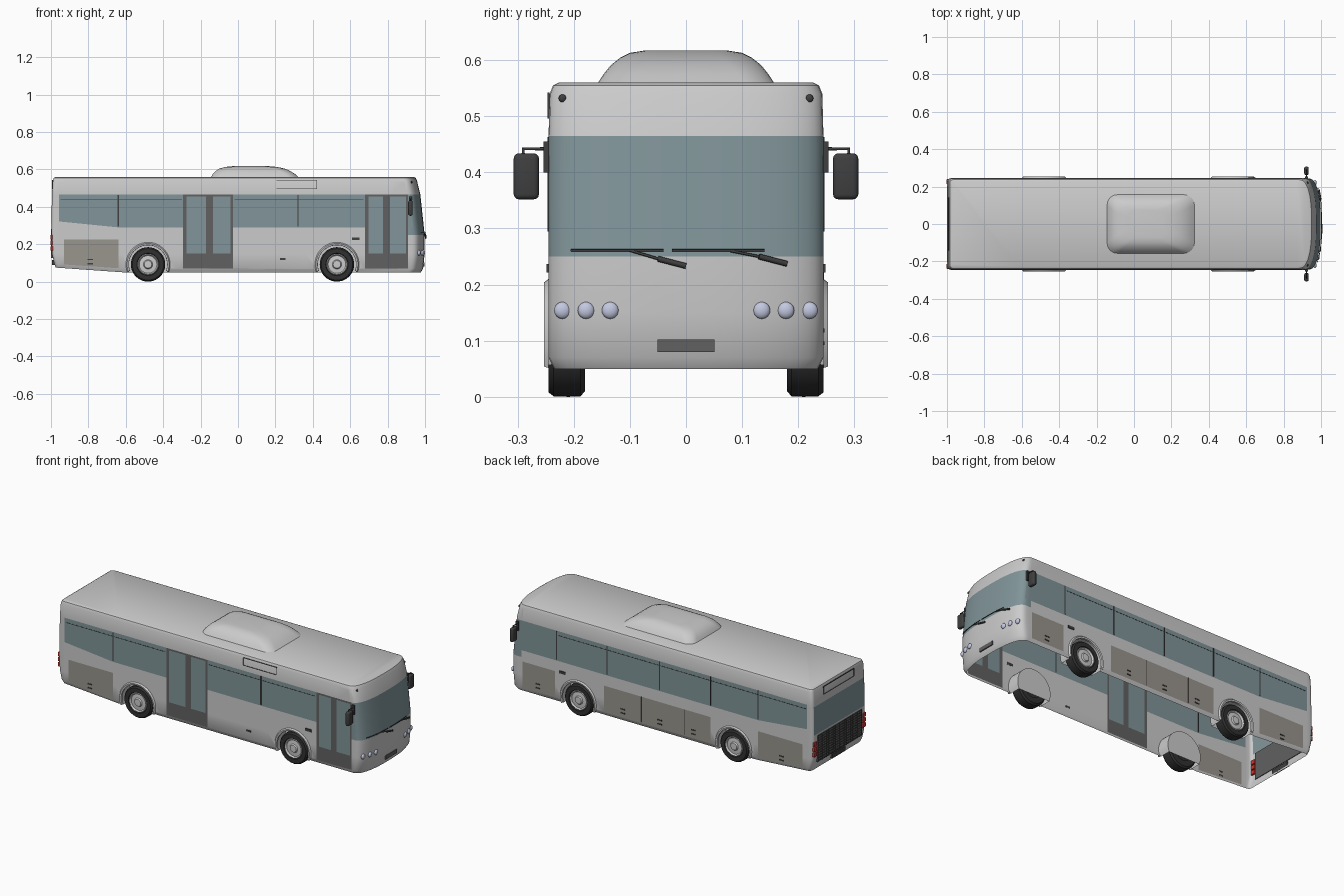
import bpy, bmesh
from math import sin, cos, pi, radians
from mathutils import Vector, Matrix

if "Cube" in bpy.data.objects:
    bpy.data.objects.remove(bpy.data.objects["Cube"])


def material(name, r, g, b):
    m = bpy.data.materials.new(name)
    m.diffuse_color = (r, g, b, 1)
    m.use_nodes = True
    m.node_tree.nodes["Principled BSDF"].inputs["Base Color"].default_value = m.diffuse_color
    return m


GLASS = material("glass", .22, .30, .32)
DARK = material("dark_trim", .05, .05, .05)
FRAME = material("door_frame", .12, .12, .12)
PANEL = material("hatch", .32, .30, .27)
LAMP = material("lamp", .55, .58, .75)
RED = material("tail_red", .7, .04, .03)
TYRE = material("tyre", .03, .03, .03)


def add(name, bm, mat=None):
    me = bpy.data.meshes.new(name)
    bm.to_mesh(me)
    bm.free()
    ob = bpy.data.objects.new(name, me)
    bpy.context.collection.objects.link(ob)
    if mat:
        me.materials.append(mat)
    return ob


def box(name, lo, hi, mat=None, bevel=0):
    bm = bmesh.new()
    lo, hi = Vector(lo), Vector(hi)
    size = [abs(v) for v in hi - lo]
    bmesh.ops.create_cube(bm, size=1, matrix=Matrix.Translation((lo + hi) / 2) @ Matrix.Diagonal((*size, 1)))
    if bevel:
        bmesh.ops.bevel(bm, geom=bm.edges[:], offset=bevel, segments=3, profile=.5, affect='EDGES')
    return add(name, bm, mat)


def loft(rings, cap_bottom=True):
    bm = bmesh.new()
    rows = [[bm.verts.new(p) for p in r] for r in rings]
    n = len(rows[0])
    for a, b in zip(rows, rows[1:]):
        for i in range(n):
            bm.faces.new((a[i], a[(i + 1) % n], b[(i + 1) % n], b[i]))
    bm.faces.new(rows[-1])
    if cap_bottom:
        bm.faces.new(rows[0][::-1])
    bmesh.ops.recalc_face_normals(bm, faces=bm.faces[:])
    return bm


def lathe(name, profile, x, z, side, mat=None, a0=0, a1=360, n=40):
    # profile of (radius, y) swept about the wheel axle
    bm = bmesh.new()
    rows = []
    for i in range(n + 1):
        a = radians(a0 + (a1 - a0) * i / n)
        rows.append([bm.verts.new((x + r * cos(a), side * y, z + r * sin(a))) for r, y in profile])
    for a, b in zip(rows, rows[1:]):
        for i in range(len(profile) - 1):
            bm.faces.new((a[i], a[i + 1], b[i + 1], b[i]))
    bmesh.ops.remove_doubles(bm, verts=bm.verts[:], dist=1e-5)
    bmesh.ops.recalc_face_normals(bm, faces=bm.faces[:])
    return add(name, bm, mat)


def tube(name, pts, r, mat):
    cu = bpy.data.curves.new(name, 'CURVE')
    cu.dimensions = '3D'
    cu.bevel_depth, cu.bevel_resolution, cu.use_fill_caps = r, 2, True
    sp = cu.splines.new('POLY')
    sp.points.add(len(pts) - 1)
    for p, q in zip(sp.points, pts):
        p.co = (*q, 1)
    cu.materials.append(mat)
    ob = bpy.data.objects.new(name, cu)
    bpy.context.collection.objects.link(ob)


# Body levels: z, rear x, front x, inset
W, D, N = .245, .07, 2.5
LEVELS = [(.05, -.975, .978, .010), (.07, -.982, .99, 0), (.15, -.995, .998, 0), (.25, -.998, .998, 0),
          (.465, -.995, .975, 0), (.54, -.99, .957, .002), (.555, -.985, .95, .008), (.56, -.975, .94, .018)]
WHEELS_X, AXLE_Z = (-.481, .529), .092


def front_x(y, z):
    for a, b in zip(LEVELS, LEVELS[1:]):
        if a[0] <= z <= b[0]:
            xf = a[2] + (b[2] - a[2]) * (z - a[0]) / (b[0] - a[0])
            return xf - D + D * (1 - (abs(y) / W) ** N) ** (1 / N)


def outline(z, xr, xf, inset):
    hw, pts, r = W - inset, [], .018
    for i in range(25):
        a = -pi / 2 + pi * i / 24
        s, c = sin(a), max(cos(a), 0)
        pts.append((xf - D + D * c ** (2 / N), hw * (1 if s > 0 else -1) * abs(s) ** (2 / N), z))
    for sy, start in ((1, 90), (-1, 180)):
        for i in range(5):
            a = radians(start + 22.5 * i)
            pts.append((xr + r + r * cos(a), sy * (hw - r) + r * sin(a), z))
    return pts


body = loft([outline(*l) for l in LEVELS])


def cut(co, no, sides_only=True, x_max=9):
    fs = [f for f in body.faces if f.calc_center_median().x < x_max and (not sides_only or abs(f.normal.y) > .98)]
    geom = set(fs) | {e for f in fs for e in f.edges} | {v for f in fs for v in f.verts}
    bmesh.ops.bisect_plane(body, geom=list(geom), plane_co=co, plane_no=no, dist=1e-5)
    body.normal_update()


# Rear underside rises, then window, door and hatch lines are cut in
body.normal_update()
cut((-.62, 0, 0), (1, 0, 0), False)
for v in body.verts:
    if v.co.z < .071 and v.co.x < -.62:
        v.co.z += (-.62 - v.co.x) * .07
body.normal_update()
DOORS = [(-.294, -.027, -.17, -.134), (.68, .91, .775, .813)]
HATCHES = {-1: [(-.93, -.64)], 1: [(-.93, -.64), (-.33, .36), (.68, .89)]}
xs = {-.957, -.93, -.64, -.33, .36, .89}
for a, b, c, d in DOORS:
    xs |= {a, a + .018, c, d, b - .012, b}
for x in sorted(xs):
    cut((x, 0, 0), (1, 0, 0))
for z in (.15, .225, .29, .455):
    cut((0, 0, z), (0, 0, 1))
cut((-.64, 0, .29), (.1, 0, 1), x_max=-.64)
for z in (.29, .455):
    fs = [f for f in body.faces if f.normal.x < -.9]
    bmesh.ops.bisect_plane(body, geom=fs + list({e for f in fs for e in f.edges} | {v for f in fs for v in f.verts}),
                           plane_co=(0, 0, z), plane_no=(0, 0, 1), dist=1e-5)
solid = add("body_solid", body)

# Wheel wells
cyl = bmesh.new()
for x in WHEELS_X:
    for s in (-1, 1):
        bmesh.ops.create_cone(cyl, cap_ends=True, segments=48, radius1=.11, radius2=.11, depth=.13,
                              matrix=Matrix.Translation((x, s * .235, AXLE_Z)) @ Matrix.Rotation(pi / 2, 4, 'X'))
cutter = add("wheel_well_cutter", cyl)
cutter.hide_render = True
mod = solid.modifiers.new("wells", 'BOOLEAN')
mod.operation, mod.solver, mod.object = 'DIFFERENCE', 'EXACT', cutter
shell = bpy.data.meshes.new_from_object(solid.evaluated_get(bpy.context.evaluated_depsgraph_get()))
for o in (solid, cutter):
    bpy.data.objects.remove(o)


def part_of(f):
    c, n = f.calc_center_median(), f.normal
    if n.z < -.9 and c.z < .1:
        return "underside"
    if abs(n.y) > .98 and abs(c.y) > .24:
        s = 1 if c.y > 0 else -1
        for a, b, p, q in DOORS:
            if s < 0 and a < c.x < b and .07 < c.z < .465:
                pane = a + .018 < c.x < p or q < c.x < b - .012
                return "door_glass" if pane and .15 < c.z < .455 else "door_frames"
        if -.957 < c.x < .93 and .29 + max(0, -.64 - c.x) * .1 < c.z < .465:
            return "side_windows"
        if c.z < .225 and c.z > .07 and any(a < c.x < b for a, b in HATCHES[s]):
            return "side_hatches"
    if c.x > .9 and .25 < c.z < .465:
        return "windscreen"
    if n.x < -.9 and .29 < c.z < .455:
        return "rear_window"
    return "body_shell"


# Split the open-bottomed shell into its named parts
for name, mat in (("body_shell", None), ("door_glass", GLASS), ("door_frames", FRAME), ("side_windows", GLASS),
                  ("side_hatches", PANEL), ("windscreen", GLASS), ("rear_window", GLASS)):
    bm = bmesh.new()
    bm.from_mesh(shell)
    bm.normal_update()
    bmesh.ops.delete(bm, geom=[f for f in bm.faces if part_of(f) != name], context='FACES')
    add(name, bm, mat)


# Roof pod
def round_rect(z, x0, x1, hw, r):
    return [((x1 - r if sx > 0 else x0 + r) + r * cos(a), sy * (hw - r) + r * sin(a), z)
            for sx, sy, st in ((1, 1, 0), (-1, 1, 90), (-1, -1, 180), (1, -1, 270))
            for a in [radians(st + 15 * i) for i in range(7)]]


add("roof_pod", loft([round_rect(*l) for l in (
    (.558, -.145, .325, .158, .055), (.575, -.135, .305, .147, .055), (.591, -.12, .28, .134, .055),
    (.604, -.10, .25, .118, .055), (.613, -.07, .21, .10, .05), (.617, -.03, .165, .075, .045))]))

# Wheels and arch trims
for x in WHEELS_X:
    for s in (-1, 1):
        lathe("tyre", [(.05, .18), (.082, .18), (.091, .188), (.092, .21), (.091, .236), (.084, .245), (.06, .245),
                       (.055, .238)], x, AXLE_Z, s, TYRE)
        lathe("wheel_rim", [(.057, .24), (.053, .244), (.047, .236), (.025, .238), (.02, .245), (0, .246)], x, AXLE_Z, s)
        lathe("wheel_inner_disc", [(.052, .19), (0, .19)], x, AXLE_Z, s, TYRE)
        lathe("arch_trim", [(.102, .24), (.103, .251), (.112, .253), (.118, .245)], x, AXLE_Z, s, None, -20, 200)

for s in (-1, 1):
    # Mirrors
    box("mirror_bracket", (.915, s * .244, .40), (.93, s * .254, .455), DARK)
    tube("mirror_arm", [(.922, s * .25, .442), (.922, s * .29, .442), (.922, s * .29, .43)], .003, DARK)
    box("mirror_housing", (.91, s * .262, .352), (.934, s * .307, .434), DARK, .009)
    # Headlamps and marker lamps
    for y, z, r, m, name in ((.135, .154, .015, LAMP, "headlamp"), (.178, .154, .015, LAMP, "headlamp"),
                             (.22, .154, .015, LAMP, "headlamp"), (.22, .532, .007, DARK, "marker_lamp")):
        bm = bmesh.new()
        bmesh.ops.create_uvsphere(bm, u_segments=20, v_segments=12, radius=r,
                                  matrix=Matrix.Translation((front_x(y, z), s * y, z)) @ Matrix.Diagonal((.6, 1, 1, 1)))
        add(name, bm, m)
    # Tail lamps
    for z in (.165, .195, .225):
        box("tail_lamp", (-1.002, s * .212, z), (-.985, s * .24, z + .025), RED, .003)
    # Window dividers and transom lines
    for x in ((-.64, .32) if s < 0 else (-.64, -.33, .0, .34, .67)):
        box("window_divider", (x - .003, s * .244, .295), (x + .003, s * .2465, .463), DARK)
    for a, b in (((-.95, -.30), (-.02, .67)) if s < 0 else ((-.95, .66),)):
        box("window_transom", (a, s * .244, .438), (b, s * .246, .441), DARK)
    # Side indicator and hatch handles
    box("side_indicator", (.61, s * .244, .222), (.65, s * .249, .237), DARK)
    for x in ((-.79,) if s < 0 else (-.79, -.22, .0, .24, .79)):
        for z in (.092, .115):
            box("hatch_handle", (x - .014, s * .244, z), (x + .014, s * .247, z + .007), DARK)
box("filler_cap", (.225, -.247, .115), (.255, -.244, .125), DARK)
for x in (-.16, .12):
    box("hatch_seam", (x - .001, .244, .075), (x + .001, .246, .225), DARK)

# Destination sign outlines on side and rear
for z in (.496, .54):
    box("side_sign_edge", (.205, -.247, z), (.42, -.243, z + .002), DARK)
    box("rear_sign_edge", (-.995, -.14, z), (-.988, .14, z + .002), DARK)
for x in (.205, .42):
    box("side_sign_edge", (x, -.247, .496), (x + .002, -.243, .542), DARK)
for y in (-.14, .14):
    box("rear_sign_edge", (-.995, y - .001, .496), (-.988, y + .001, .542), DARK)

# Rear grille lattice and plates
box("rear_grille_panel", (-.999, -.205, .125), (-.985, .205, .28), FRAME)
for i in range(11):
    z = .13 + i * .0145
    box("grille_slat", (-1.001, -.205, z), (-.998, .205, z + .004), DARK)
for i in range(21):
    y = -.203 + i * .0203
    box("grille_bar", (-1.001, y - .0015, .125), (-.998, y + .0015, .28), DARK)
box("rear_plate", (-.995, -.06, .09), (-.98, .06, .115), DARK)
box("front_plate", (.98, -.051, .08), (.997, .051, .102), FRAME)

# Wipers
for base, elbow, b0, b1 in (((0, .233), (-.10, .261), -.205, -.04), ((.18, .237), (.08, .26), -.025, .14)):
    def on_glass(y, z, off=.006):
        return (front_x(y, z) + off, y, z)
    mid = (base[0] - .05, base[1] + .013)
    tube("wiper_arm_base", [on_glass(*base), on_glass(*mid)], .005, DARK)
    tube("wiper_arm", [on_glass(*mid), on_glass(*elbow)], .0025, DARK)
    tube("wiper_blade", [on_glass(b0 + (b1 - b0) * i / 6, .261) for i in range(7)], .002, DARK)

# Smooth shading with sharp edges kept
meshes = [o for o in bpy.context.scene.objects if o.type == 'MESH']
for o in meshes:
    o.select_set(True)
bpy.context.view_layer.objects.active = meshes[0]
bpy.ops.object.shade_smooth_by_angle(angle=radians(35))
